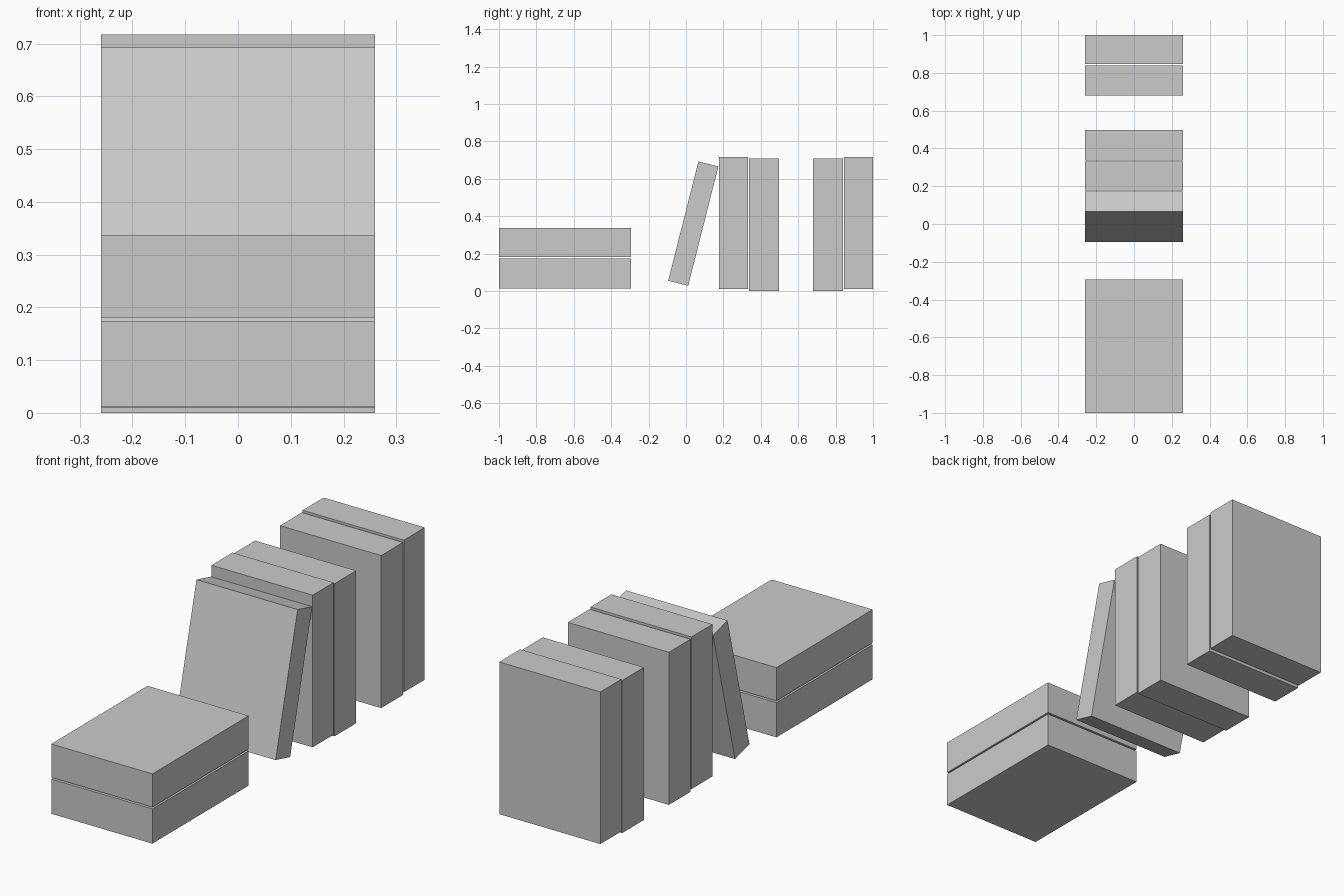
import bpy
from math import radians

if "Cube" in bpy.data.objects:
    bpy.data.objects.remove(bpy.data.objects["Cube"])

WIDTH = 0.52  # shared book width along x


def book(name, y, z, depth, height, tilt=0.0):
    """Box centred on x = 0 at (y, z), optionally leaning about x."""
    bpy.ops.mesh.primitive_cube_add(size=1, location=(0, y, z))
    ob = bpy.context.object
    ob.name = name
    ob.scale = (WIDTH, depth, height)
    ob.rotation_euler.x = radians(tilt)
    bpy.ops.object.transform_apply(location=False, rotation=False, scale=True)
    return ob


def book_between(name, y0, y1, z0, z1):
    return book(name, (y0 + y1) / 2, (z0 + z1) / 2, y1 - y0, z1 - z0)


# Stack of two books lying flat at the front
book_between("flat_book_lower", -1.0, -0.293, 0.012, 0.173)
book_between("flat_book_upper", -1.0, -0.293, 0.181, 0.336)

# Thin book leaning back against the upright pair
book("leaning_book", 0.039, 0.36, 0.11, 0.658, tilt=-14.2)

# Two pairs of upright books
book_between("upright_book_1", 0.177, 0.331, 0.01, 0.717)
book_between("upright_book_2", 0.337, 0.497, 0.0, 0.709)
book_between("upright_book_3", 0.68, 0.84, 0.0, 0.709)
book_between("upright_book_4", 0.846, 1.0, 0.01, 0.717)
